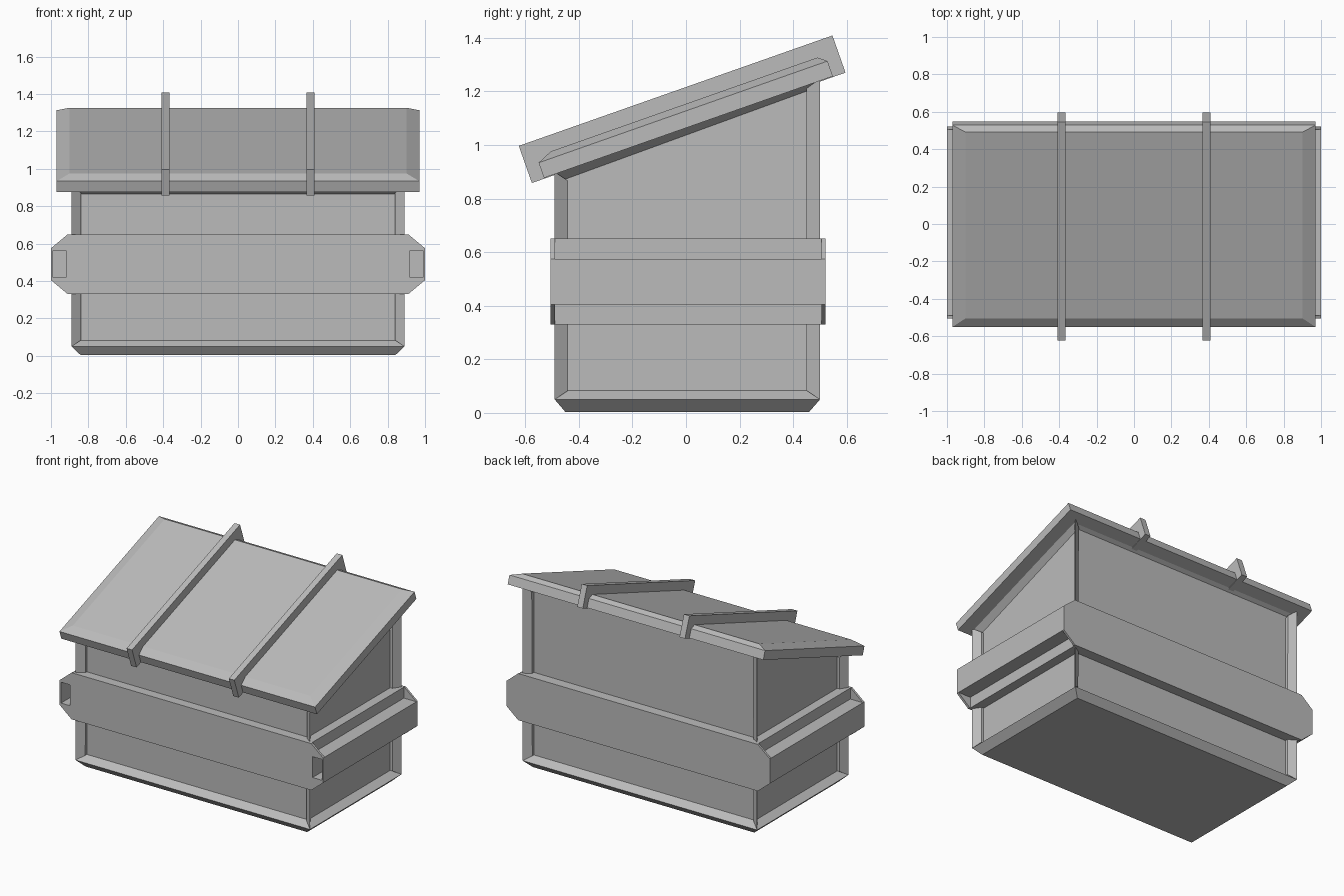
import bpy, bmesh, math
from mathutils import Matrix, Vector

cube = bpy.data.objects.get("Cube")
if cube:
    bpy.data.objects.remove(cube, do_unlink=True)

GREY = (0.5, 0.5, 0.5, 1)
metal = bpy.data.materials.new("grey metal")
metal.use_nodes = True
metal.diffuse_color = GREY
metal.node_tree.nodes["Principled BSDF"].inputs["Base Color"].default_value = GREY


def finish(bm, name):
    bmesh.ops.recalc_face_normals(bm, faces=bm.faces)
    mesh = bpy.data.meshes.new(name)
    bm.to_mesh(mesh)
    bm.free()
    mesh.materials.append(metal)
    obj = bpy.data.objects.new(name, mesh)
    bpy.context.collection.objects.link(obj)
    return obj


def box(bm, x0, x1, y0, y1, z0, z1):
    size = Matrix.Diagonal((x1 - x0, y1 - y0, z1 - z0, 1))
    mid = Matrix.Translation(((x0 + x1) / 2, (y0 + y1) / 2, (z0 + z1) / 2))
    return bmesh.ops.create_cube(bm, size=1, matrix=mid @ size)["verts"]


def prism(bm, outline, y0, y1):
    """Extrude an x-z outline from y0 to y1."""
    face = bm.faces.new([bm.verts.new((x, y0, z)) for x, z in outline])
    out = bmesh.ops.extrude_face_region(bm, geom=[face])["geom"]
    verts = [v for v in out if isinstance(v, bmesh.types.BMVert)]
    bmesh.ops.translate(bm, verts=verts, vec=(0, y1 - y0, 0))


# Slope shared by the body top, lid and ribs
SLOPE = math.atan(0.352)
lid_frame = Matrix.Translation((0, -0.53, 0.877)) @ Matrix.Rotation(SLOPE, 4, "X")

# Body with sloping top, recessed panels and chamfered base
bm = bmesh.new()
for v in box(bm, -0.89, 0.89, -0.49, 0.50, 0.05, 1):
    if v.co.z > 0.5:
        v.co.z = 0.885 + math.tan(SLOPE) * (v.co.y + 0.53)
bm.normal_update()
walls = [f for f in bm.faces if abs(f.normal.z) < 0.1]
floor = [f for f in bm.faces if f.normal.z < -0.9]
bmesh.ops.inset_individual(bm, faces=walls, thickness=0.047)
for f in walls:
    bmesh.ops.translate(bm, verts=f.verts[:], vec=f.normal * -0.05)
out = bmesh.ops.extrude_face_region(bm, geom=floor)["geom"]
for v in [g for g in out if isinstance(g, bmesh.types.BMVert)]:
    v.co = Vector((v.co.x * 0.945, v.co.y * 0.92, 0.004))
bmesh.ops.delete(bm, geom=floor, context="FACES")
finish(bm, "body")

# Reinforcing band around the body
bm = bmesh.new()
box(bm, -0.905, 0.905, -0.49, 0.507, 0.33, 0.65)
finish(bm, "band")

# Back plate is one octagon
octagon = [(-0.91, 0.33), (0.91, 0.33), (1, 0.405), (1, 0.575),
           (0.91, 0.65), (-0.91, 0.65), (-1, 0.575), (-1, 0.405)]
bm = bmesh.new()
prism(bm, octagon, 0.506, 0.52)
finish(bm, "back_plate")

# Front plate with fork openings: middle plus framed ends
bm = bmesh.new()
box(bm, -0.91, 0.91, -0.505, -0.489, 0.33, 0.65)
for s in (-1, 1):
    for rim in ([(0.91, 0.65), (1, 0.575), (0.99, 0.563), (0.91, 0.563)],
                [(0.91, 0.33), (1, 0.405), (0.99, 0.42), (0.91, 0.42)],
                [(0.91, 0.42), (0.92, 0.42), (0.92, 0.563), (0.91, 0.563)],
                [(0.99, 0.42), (1, 0.405), (1, 0.575), (0.99, 0.563)]):
        prism(bm, [(s * x, z) for x, z in rim], -0.505, -0.489)
finish(bm, "front_plate")

# Hollow fork pockets along both sides
for s, name in ((-1, "right_fork_pocket"), (1, "left_fork_pocket")):
    bm = bmesh.new()
    for x0, x1, z0, z1 in ((0.9, 1, 0.405, 0.42), (0.9, 1, 0.563, 0.575),
                           (0.9, 0.92, 0.42, 0.563), (0.99, 1, 0.42, 0.563)):
        xs = sorted((s * x0, s * x1))
        box(bm, *xs, -0.49, 0.507, z0, z1)
    finish(bm, name)

# Lid with chamfered top edges, built flat and then tilted
bm = bmesh.new()
box(bm, -0.97, 0.97, 0, 1.143, 0, 0.06)
bm.normal_update()
top = [f for f in bm.faces if f.normal.z > 0.9]
out = bmesh.ops.extrude_face_region(bm, geom=top)["geom"]
for v in [g for g in out if isinstance(g, bmesh.types.BMVert)]:
    v.co.x = math.copysign(0.9, v.co.x)
    v.co.y = 0.057 if v.co.y < 0.5 else 1.112
    v.co.z = 0.085
bmesh.ops.delete(bm, geom=top, context="FACES")
finish(bm, "lid").matrix_world = lid_frame

# Two ribs running down the lid
for s, name in ((-1, "right_rib"), (1, "left_rib")):
    bm = bmesh.new()
    box(bm, s * 0.388 - 0.021, s * 0.388 + 0.021, -0.049, 1.192, -0.003, 0.144)
    finish(bm, name).matrix_world = lid_frame
